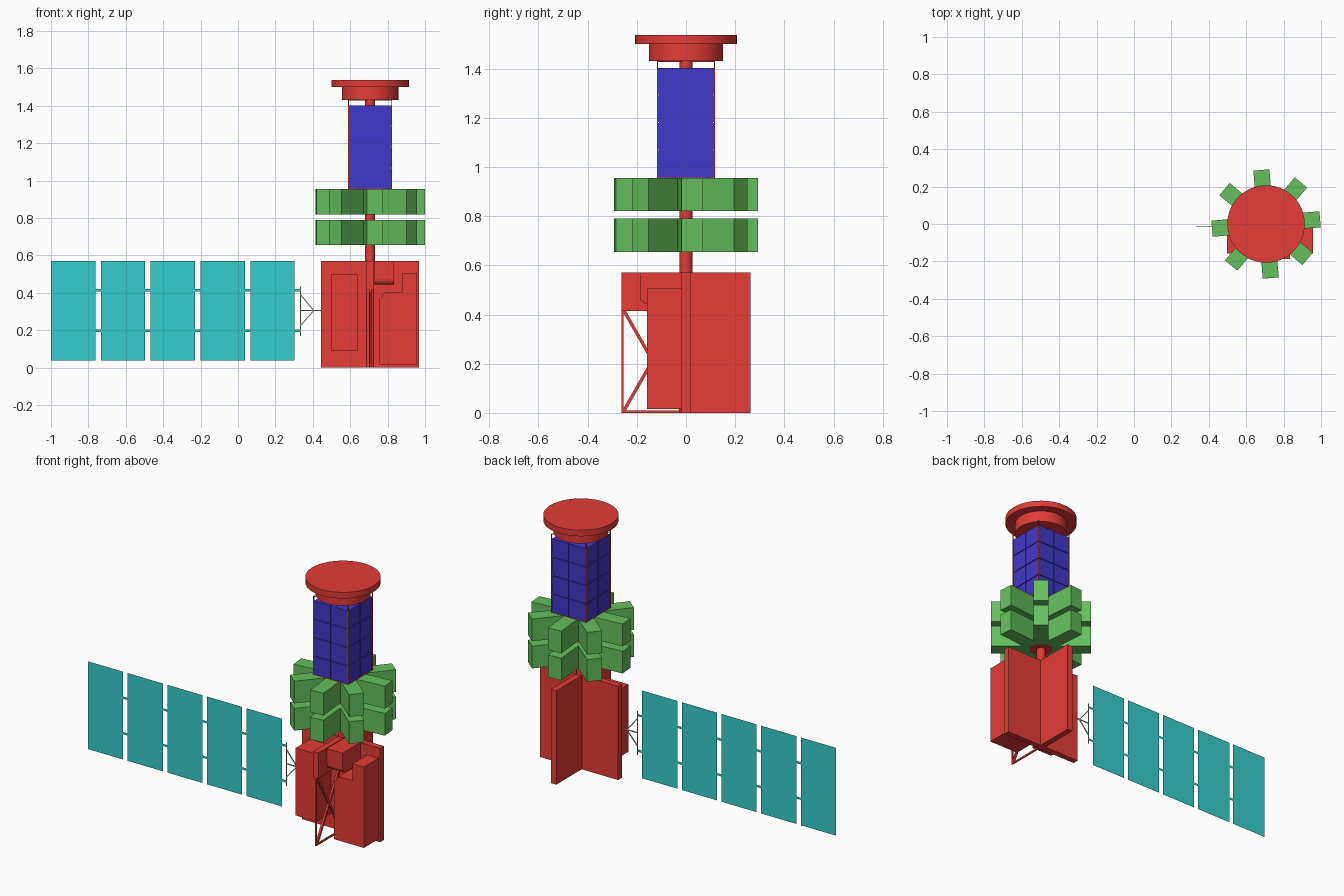
import bpy, bmesh, math
from mathutils import Vector, Matrix

if "Cube" in bpy.data.objects:
    bpy.data.objects.remove(bpy.data.objects["Cube"])

CX = 0.706  # hub axis


def mat(name, rgb):
    m = bpy.data.materials.new(name)
    m.diffuse_color = (*rgb, 1)
    m.use_nodes = True
    m.node_tree.nodes["Principled BSDF"].inputs["Base Color"].default_value = m.diffuse_color
    return m


RED = mat("red", (0.78, 0.045, 0.038))
GREEN = mat("green", (0.13, 0.53, 0.11))
BLUE = mat("blue", (0.055, 0.04, 0.59))
TEAL = mat("teal", (0.037, 0.61, 0.61))


def finish(name, bm, material):
    bmesh.ops.recalc_face_normals(bm, faces=bm.faces)
    me = bpy.data.meshes.new(name)
    bm.to_mesh(me)
    bm.free()
    ob = bpy.data.objects.new(name, me)
    bpy.context.collection.objects.link(ob)
    if material:
        me.materials.append(material)
    return ob


def add_box(bm, x, y, z, M=Matrix()):
    c = [(a[0] + a[1]) / 2 for a in (x, y, z)]
    s = [a[1] - a[0] for a in (x, y, z)]
    bmesh.ops.create_cube(bm, size=1, matrix=M @ Matrix.Translation(c) @ Matrix.Diagonal((*s, 1)))


def boxes(name, specs, material):
    bm = bmesh.new()
    for s in specs:
        add_box(bm, *s)
    return finish(name, bm, material)


def sheets(name, specs, y, material):
    # flat upright sheets in the xz plane
    bm = bmesh.new()
    for (x0, x1), (z0, z1) in specs:
        bm.faces.new([bm.verts.new(p) for p in ((x0, y, z0), (x1, y, z0), (x1, y, z1), (x0, y, z1))])
    return finish(name, bm, material)


def cylinder(name, r, z0, z1, material, seg=48):
    bm = bmesh.new()
    bmesh.ops.create_cone(bm, cap_ends=True, segments=seg, radius1=r, radius2=r, depth=z1 - z0,
                          matrix=Matrix.Translation((CX, 0, (z0 + z1) / 2)))
    ob = finish(name, bm, material)
    bpy.context.view_layer.objects.active = ob
    ob.select_set(True)
    bpy.ops.object.shade_smooth_by_angle()
    ob.select_set(False)
    return ob


def prism(name, pts, offset, material):
    bm = bmesh.new()
    f = bm.faces.new([bm.verts.new(p) for p in pts])
    r = bmesh.ops.extrude_face_region(bm, geom=[f])
    bmesh.ops.translate(bm, vec=offset, verts=[v for v in r["geom"] if isinstance(v, bmesh.types.BMVert)])
    return finish(name, bm, material)


def bars(name, segs, w, material):
    # square bars between point pairs
    bm = bmesh.new()
    for a, b in segs:
        a, b = Vector(a), Vector(b)
        d = b - a
        M = Matrix.Translation((a + b) / 2) @ d.to_track_quat('Z', 'Y').to_matrix().to_4x4()
        bmesh.ops.create_cube(bm, size=1, matrix=M @ Matrix.Diagonal((w, w, d.length, 1)))
    return finish(name, bm, material)


# crossed body plates
T, R, H = 0.018, 0.262, 0.57
boxes("side_plates", [((CX - R, CX + R), (-T, T), (0, H))], RED)
boxes("rear_plate", [((CX - T, CX + T), (0, R), (0, H))], RED)
boxes("front_plate", [((CX - T, CX + T), (-R, 0), (0.415, H))], RED)

# open truss under the front plate
W = 0.004
boxes("truss_frame", [((CX - W, CX + W), (-R, -R + 0.008), (0, 0.42)),
                      ((CX - W, CX + W), (-R, 0), (0, 0.01))], RED)
bars("truss_diagonals", [((CX, -0.252, 0.415), (CX, -0.02, 0.01)),
                         ((CX, -0.252, 0.01), (CX, -0.02, 0.415))], 0.013, RED)

# equipment boxes in the front quadrants
boxes("left_equipment_box", [((0.498, 0.639), (-0.157, 0), (0.09, 0.50))], RED)
prism("right_equipment_box", [(x, 0, z) for x, z in
      [(0.755, 0.016), (0.957, 0.016), (0.957, 0.507), (0.88, 0.507), (0.88, 0.405),
       (0.788, 0.405), (0.755, 0.365)]], (0, -0.159, 0), RED)
arc = [(0.729, -0.16 - 0.028 * math.cos(t), 0.473 - 0.028 * math.sin(t))
       for t in [i * math.pi / 10 for i in range(6)]]
prism("rounded_equipment_box", [(0.729, 0, H), (0.729, -0.188, H)] + arc + [(0.729, 0, 0.445)],
      (0.106, 0, 0), RED)

# central column and docking disc
cylinder("column", 0.026, 0.0, 1.44, RED, 24)
cylinder("top_collar", 0.151, 1.43, 1.50, RED)
cylinder("top_disc", 0.207, 1.50, 1.537, RED)

# two rings of eight radial modules
for label, z0 in (("lower", 0.655), ("upper", 0.82)):
    cylinder(label + "_ring_hub", 0.066, z0, z0 + 0.135, RED)
    bm = bmesh.new()
    for k in range(8):
        M = Matrix.Translation((CX, 0, 0)) @ Matrix.Rotation(math.radians(5 + 45 * k), 4, 'Z')
        add_box(bm, (0.064, 0.29), (-0.043, 0.043), (z0, z0 + 0.135), M)
    finish(label + "_ring_modules", bm, GREEN)

# blue cell tower: core, cells on four sides, corner rods
P = 0.116
boxes("cell_core", [((CX - 0.11, CX + 0.11), (-0.11, 0.11), (0.957, 1.402))], BLUE)
bm = bmesh.new()
for row in range(4):
    z = 0.958 + row * 0.112
    for sx in (-1, 1):
        for sy in (-1, 1):
            xs = sorted((CX + sx * 0.003, CX + sx * (P - 0.001)))
            ys = sorted((sy * 0.003, sy * (P - 0.001)))
            add_box(bm, xs, ys, (z, z + 0.108))
finish("cells", bm, BLUE)
boxes("cell_base_plate", [((CX - P, CX + P), (-P, P), (0.952, 0.958))], RED)
bars("corner_rods", [((CX + a * P, b * P, 0.955), (CX + a * P, b * P, 1.432))
                     for a in (-1, 1) for b in (-1, 1)], 0.005, RED)
bars("rod_braces", [((CX + a * P, b * P, 1.43), (CX, 0, 1.43))
                    for a in (-1, 1) for b in (-1, 1)], 0.005, RED)

# solar wing
Y = -0.012
PITCH = 0.2665
sheets("solar_panels", [((-1 + PITCH * i, -0.763 + PITCH * i), (0.037, 0.57)) for i in range(5)], Y, TEAL)
gaps = [(-0.763 + PITCH * i, -1 + PITCH * (i + 1)) for i in range(4)] + [(0.303, 0.335)]
sheets("panel_spars", [(g, (z - 0.007, z + 0.007)) for g in gaps for z in (0.413, 0.197)], Y, TEAL)

# wing mast and yoke
bars("wing_mast", [((0.335, Y, 0.17), (0.335, Y, 0.435))], 0.005, None)
hub = (0.405, Y, 0.305)
bars("wing_yoke", [((0.335, Y, 0.39), hub), ((0.335, Y, 0.225), hub),
                   ((0.335, Y, 0.305), hub), (hub, (0.447, Y, 0.305))], 0.005, None)
